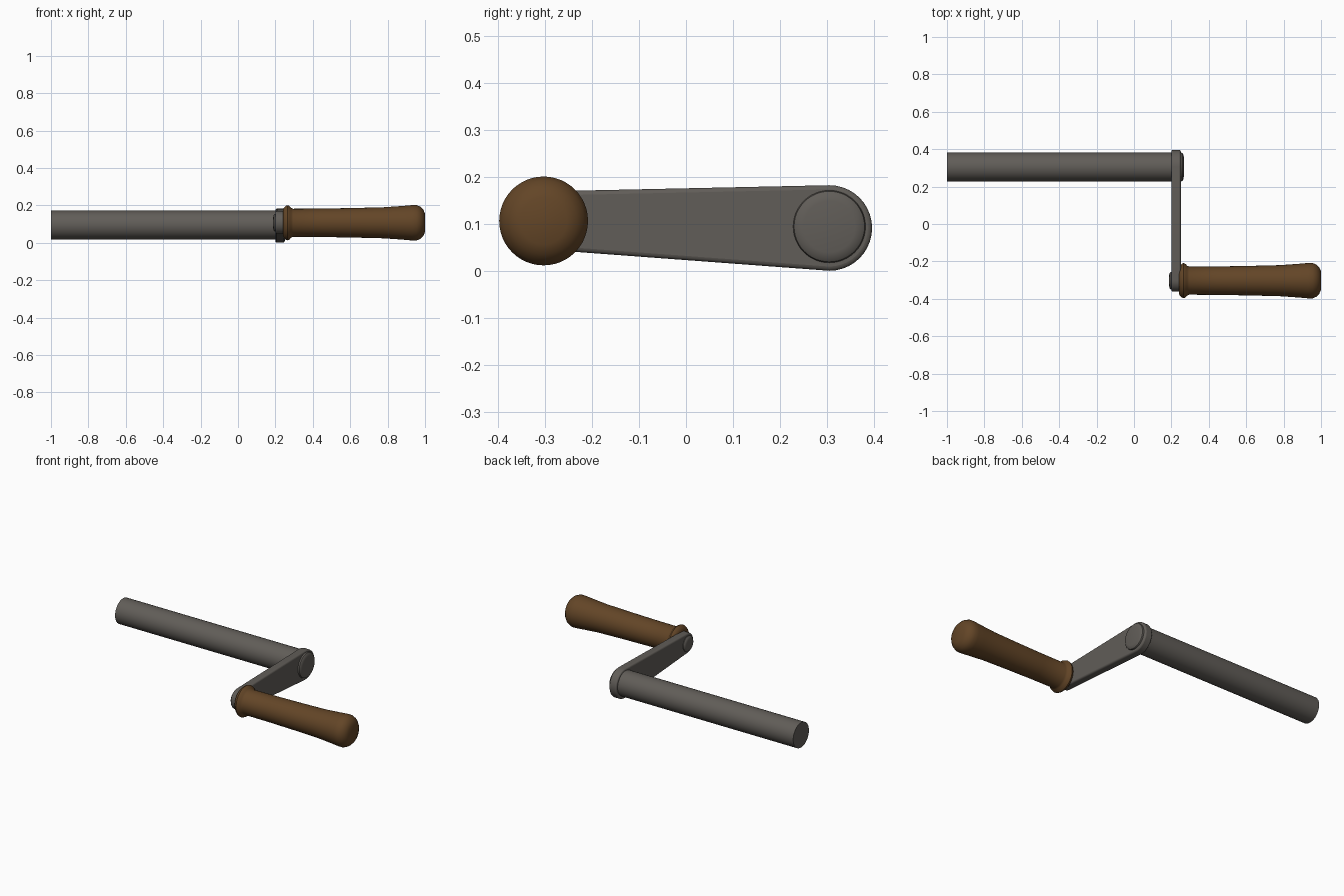
import bpy, bmesh
from math import sin, cos, pi, radians
from mathutils import Matrix

if "Cube" in bpy.data.objects:
    bpy.data.objects.remove(bpy.data.objects["Cube"], do_unlink=True)


def material(name, rgb):
    mat = bpy.data.materials.new(name)
    mat.use_nodes = True
    colour = (*rgb, 1)
    mat.diffuse_color = colour
    bsdf = mat.node_tree.nodes["Principled BSDF"]
    bsdf.inputs["Base Color"].default_value = colour
    bsdf.inputs["Roughness"].default_value = 0.6
    return mat


steel = material("dark_steel", (0.12, 0.11, 0.098))
wood = material("brown_wood", (0.125, 0.06, 0.02))


def finish(name, bm, mat, angle=35):
    bmesh.ops.recalc_face_normals(bm, faces=bm.faces)
    mesh = bpy.data.meshes.new(name)
    bm.to_mesh(mesh)
    bm.free()
    mesh.materials.append(mat)
    obj = bpy.data.objects.new(name, mesh)
    bpy.context.collection.objects.link(obj)
    bpy.ops.object.select_all(action="DESELECT")
    obj.select_set(True)
    bpy.context.view_layer.objects.active = obj
    bpy.ops.object.shade_smooth_by_angle(angle=radians(angle))
    return obj


def turned(name, profile, y, z, mat, sides=48):
    """Closed solid turned around an axis along x; profile is (x, radius)."""
    bm = bmesh.new()
    rings = [[bm.verts.new((x, y + r * cos(2 * pi * i / sides), z + r * sin(2 * pi * i / sides)))
              for i in range(sides)] for x, r in profile]
    for a, b in zip(rings, rings[1:]):
        for i in range(sides):
            j = (i + 1) % sides
            bm.faces.new((a[i], a[j], b[j], b[i]))
    bm.faces.new(rings[0])
    bm.faces.new(rings[-1])
    return finish(name, bm, mat)


AXLE = (0.305, 0.095)
GRIP = (-0.303, 0.107)

# Long axle and the boss that closes it on the outer side of the arm
turned("axle", [(-1, 0.077), (0.22, 0.077)], *AXLE, steel)
turned("axle_boss", [(0.22, 0.077), (0.251, 0.077), (0.258, 0.075), (0.263, 0.068), (0.266, 0.055)],
       *AXLE, steel)

# Tapered flat arm with round ends
bm = bmesh.new()
outline = []
for y, z, radius, start in ((0.305, 0.092, 0.091, -pi / 2), (-0.3, 0.108, 0.062, pi / 2)):
    for i in range(21):
        a = start + pi * i / 20
        outline.append(bm.verts.new((0.2, y + radius * cos(a), z + radius * sin(a))))
base = bm.faces.new(outline)
top = bmesh.ops.extrude_face_region(bm, geom=[base])
bmesh.ops.translate(bm, vec=(0.05, 0, 0), verts=[v for v in top["geom"] if isinstance(v, bmesh.types.BMVert)])
arm = finish("crank_arm", bm, steel)
bevel = arm.modifiers.new("soft_edges", "BEVEL")
bevel.width = 0.009
bevel.segments = 3
bevel.limit_method = "ANGLE"
bevel.angle_limit = radians(40)

# Rivet head on the inner side of the arm
turned("rivet_head", [(0.188, 0.03), (0.191, 0.041), (0.197, 0.047), (0.21, 0.048)], *GRIP, steel)

# Turned handle with a collar and flared end
turned("handle", [(0.24, 0.07), (0.245, 0.08), (0.255, 0.09), (0.265, 0.094), (0.275, 0.09),
                  (0.284, 0.08), (0.295, 0.075), (0.45, 0.076), (0.62, 0.079), (0.78, 0.083),
                  (0.88, 0.09), (0.93, 0.0945), (0.955, 0.0945), (0.975, 0.086), (0.99, 0.071),
                  (1, 0.05)], *GRIP, wood)
